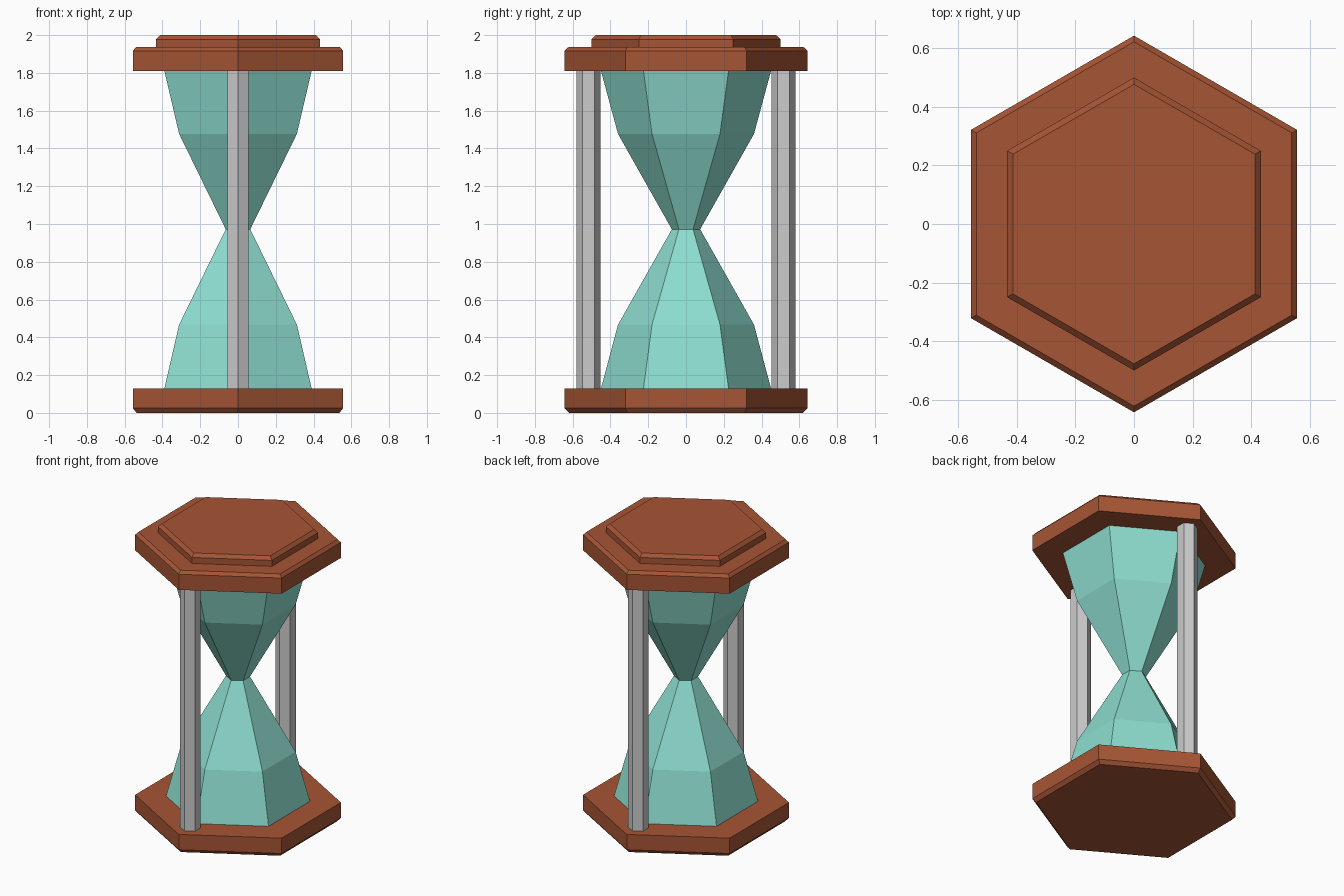
import bpy, bmesh
from math import cos, sin, radians

if "Cube" in bpy.data.objects:
    bpy.data.objects.remove(bpy.data.objects["Cube"])


def material(name, color):
    m = bpy.data.materials.new(name)
    m.diffuse_color = (*color, 1)
    m.use_nodes = True
    m.node_tree.nodes["Principled BSDF"].inputs["Base Color"].default_value = m.diffuse_color
    return m


def hex_stack(name, profile, y=0, mat=None):
    """Closed six-sided solid lofted through (radius, z) rings, corners on +-y."""
    bm = bmesh.new()
    rings = [[bm.verts.new((r * cos(radians(30 + 60 * i)),
                            y + r * sin(radians(30 + 60 * i)), z)) for i in range(6)]
             for r, z in profile]
    for a, b in zip(rings, rings[1:]):
        for i in range(6):
            j = (i + 1) % 6
            bm.faces.new((a[i], a[j], b[j], b[i]))
    bm.faces.new(rings[0][::-1])
    bm.faces.new(rings[-1])
    bmesh.ops.recalc_face_normals(bm, faces=bm.faces)
    mesh = bpy.data.meshes.new(name)
    bm.to_mesh(mesh)
    bm.free()
    if mat:
        mesh.materials.append(mat)
    ob = bpy.data.objects.new(name, mesh)
    bpy.context.collection.objects.link(ob)
    return ob


wood = material("wood", (0.38, 0.09, 0.035))
glass = material("glass", (0.27, 0.73, 0.63))

# Wooden base with chamfered lower edge
hex_stack("base_plate", [(0.62, 0), (0.643, 0.025), (0.643, 0.13)], mat=wood)

# Wooden top with a raised, chamfered step
hex_stack("top_plate", [(0.643, 1.81), (0.643, 1.917), (0.622, 1.937),
                        (0.5, 1.937), (0.5, 1.978), (0.477, 2.0)], mat=wood)

# Glass bulbs meeting at the narrow neck
hex_stack("glass_bulbs", [(0.45, 0.13), (0.36, 0.467), (0.075, 0.972),
                          (0.36, 1.477), (0.45, 1.81)], mat=glass)

# Front and back posts
for name, y in (("front_post", -0.516), ("back_post", 0.516)):
    hex_stack(name, [(0.064, 0.13), (0.064, 1.81)], y=y)
